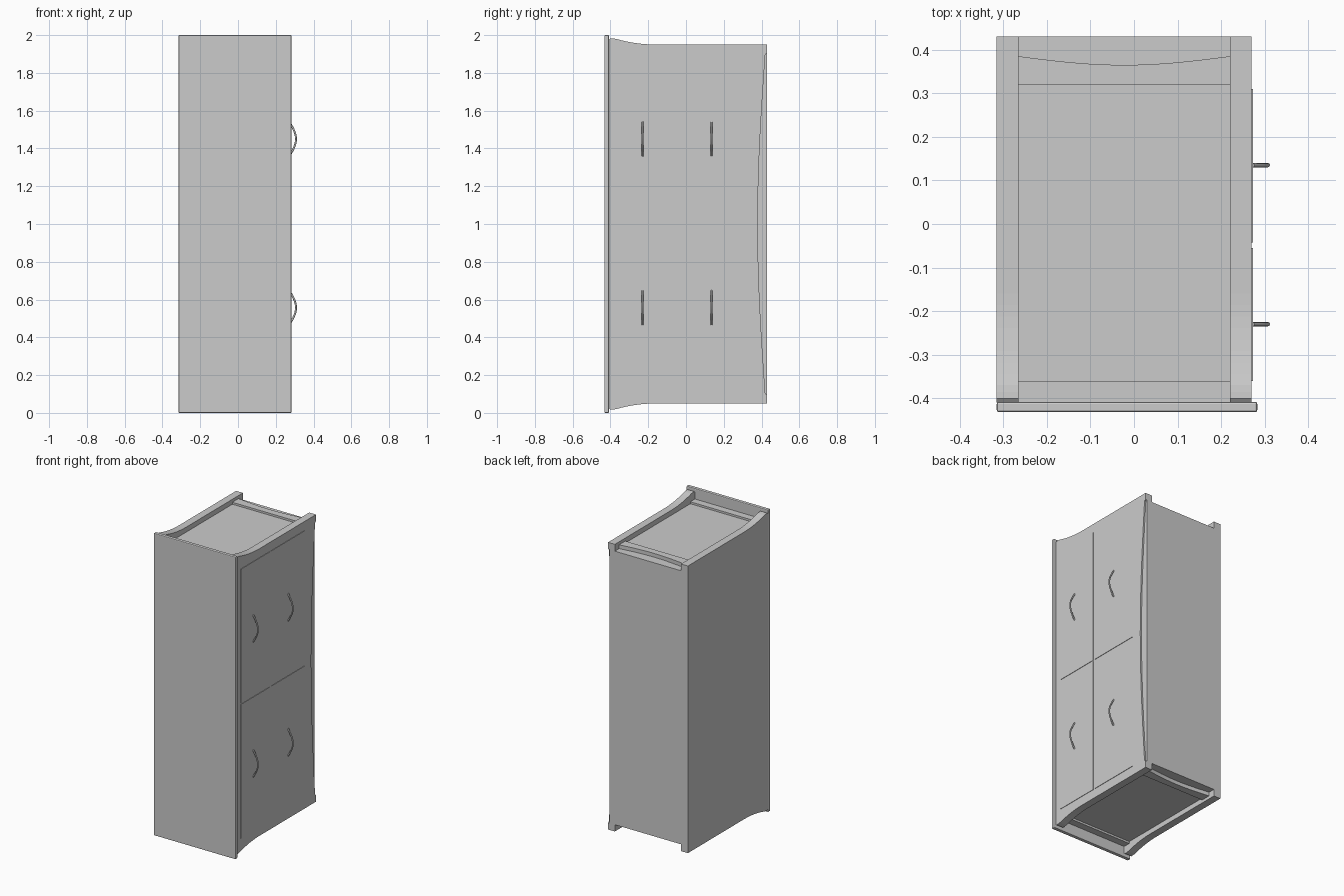
import bpy, bmesh, math
from mathutils import Vector

cube = bpy.data.objects.get("Cube")
if cube:
    bpy.data.objects.remove(cube, do_unlink=True)

grey = bpy.data.materials.new("plain_grey")
grey.use_nodes = True
grey.diffuse_color = (0.6, 0.6, 0.6, 1)
grey.node_tree.nodes["Principled BSDF"].inputs["Base Color"].default_value = (0.6, 0.6, 0.6, 1)


def finish(name, bm):
    bmesh.ops.recalc_face_normals(bm, faces=bm.faces)
    mesh = bpy.data.meshes.new(name)
    bm.to_mesh(mesh)
    bm.free()
    mesh.materials.append(grey)
    obj = bpy.data.objects.new(name, mesh)
    bpy.context.collection.objects.link(obj)
    return obj


def extrude(name, points, depth):
    """Extrude a closed outline of 3D points along the depth vector."""
    bm = bmesh.new()
    face = bm.faces.new([bm.verts.new(p) for p in points])
    new = bmesh.ops.extrude_face_region(bm, geom=[face])["geom"]
    verts = [v for v in new if isinstance(v, bmesh.types.BMVert)]
    bmesh.ops.translate(bm, verts=verts, vec=Vector(depth))
    return finish(name, bm)


def box(name, x, y, z):
    outline = [(x[0], y[0], z[0]), (x[1], y[0], z[0]), (x[1], y[1], z[0]), (x[0], y[1], z[0])]
    return extrude(name, outline, (0, 0, z[1] - z[0]))


def arch(a, b, end, mid, n=20):
    """Shallow arch from a to b as (position, height) pairs."""
    return [(a + (b - a) * i / n, end + (mid - end) * math.sin(math.pi * i / n))
            for i in range(n + 1)]


# Top board, with eased outer edges
board = box("top_board", (-0.315, 0.283), (-0.432, -0.408), (0, 2))
bevel = board.modifiers.new("eased_edges", "BEVEL")
bevel.width = 0.005
bevel.segments = 2

# Carcass between the two long faces
box("carcass", (-0.30, 0.26), (-0.41, 0.43), (0.095, 1.905))

# Long faces, flaring out under the top board: half outline as (y, z above middle)
flare = [(-0.41, 0.975), (-0.40, 0.983), (-0.385, 0.982)]
for i in range(9):
    t = i / 8
    flare.append((-0.37 + 0.21 * t, 0.95 + 0.03 * (1 - t) ** 2))
flare.append((0.43, 0.95))
lower = [(y, 1 - h) for y, h in flare]
upper = [(y, 1 + h) for y, h in reversed(flare)]
foot_arch = [(y, z) for z, y in arch(0.10, 1.90, 0.42, 0.38)]
foot_arch = [(0.43, 0.095)] + foot_arch + [(0.43, 1.905)]
for name, x, cut in (("back_panel", -0.315, []), ("front_frame", 0.22, foot_arch)):
    extrude(name, [(x, y, z) for y, z in lower + cut + upper], (0.05, 0, 0))

# End frames: top rail, arched bottom rail and sunken panel, at both ends
end_arch = arch(0.22, -0.265, 0.385, 0.365)
for side, z0, up in (("upper", 1.90, 1), ("lower", 0.10, -1)):
    rail = [(-0.265, 0.32, z0), (0.22, 0.32, z0)] + [(x, y, z0) for x, y in end_arch]
    extrude(side + "_arched_rail", rail, (0, 0, 0.03 * up))
    box(side + "_top_rail", (-0.265, 0.22), (-0.41, -0.36), (z0, z0 + 0.03 * up))
    box(side + "_end_panel", (-0.265, 0.22), (-0.36, 0.32), (z0, z0 + 0.017 * up))

# Four thin drawer fronts and their bow handles
for row, y0, y1, hy in (("top", -0.36, -0.055, -0.23), ("bottom", -0.043, 0.31, 0.135)):
    for side, z0, z1, hz in (("lower", 0.11, 0.995, 0.557), ("upper", 1.005, 1.89, 1.45)):
        box(f"{row}_{side}_drawer_front", (0.268, 0.273), (y0, y1), (z0, z1))
        curve = bpy.data.curves.new("handle_path", "CURVE")
        curve.dimensions = "3D"
        curve.bevel_depth = 0.005
        curve.bevel_resolution = 2
        curve.use_fill_caps = True
        path = curve.splines.new("POLY")
        bow = arch(-0.09, 0.09, 0.272, 0.307, 14)
        path.points.add(len(bow) - 1)
        for point, (dz, x) in zip(path.points, bow):
            point.co = (x, hy, hz + dz, 1)
        curve.materials.append(grey)
        handle = bpy.data.objects.new(f"{row}_{side}_handle", curve)
        bpy.context.collection.objects.link(handle)
        for spline in curve.splines:
            spline.use_smooth = True
